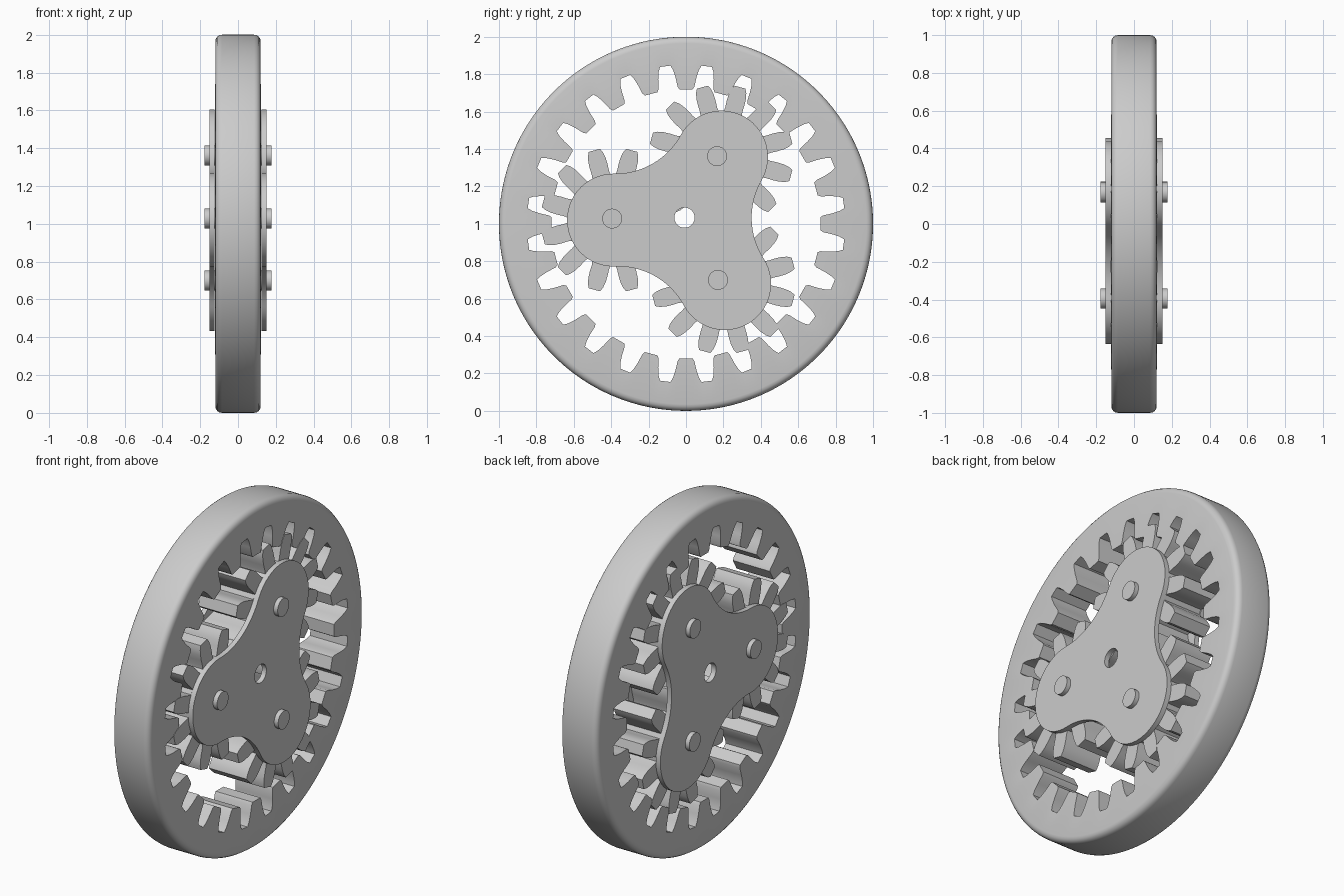
import bpy, bmesh
from math import sin, cos, pi, radians, atan2, sqrt
from mathutils import Vector

if "Cube" in bpy.data.objects:
    bpy.data.objects.remove(bpy.data.objects["Cube"])

LOBES = [Vector((0.19, 1.357)), Vector((-0.388, 1.02)), Vector((0.207, 0.68))]
GEARS = [(0.188, 1.358), (-0.39, 1.02), (0.2, 0.69)]
PINS = [(0.166, 1.362), (-0.395, 1.028), (0.171, 0.70)]
HUB = Vector((-0.008, 1.033))


def polar(c, r, a):
    return Vector((c[0] + r * cos(a), c[1] + r * sin(a)))


def loft(name, loops, closed=True, angle=30):
    """Skin a list of (x, [yz points]) loops; closed joins last to first, else caps."""
    bm = bmesh.new()
    rows = [[bm.verts.new((x, p[0], p[1])) for p in pts] for x, pts in loops]
    n = len(rows[0])
    pairs = list(zip(rows, rows[1:])) + ([(rows[-1], rows[0])] if closed else [])
    for a, b in pairs:
        for i in range(n):
            j = (i + 1) % n
            bm.faces.new((a[i], a[j], b[j], b[i]))
    if not closed:
        bm.faces.new(rows[0])
        bm.faces.new(rows[-1])
    bmesh.ops.recalc_face_normals(bm, faces=bm.faces)
    me = bpy.data.meshes.new(name)
    bm.to_mesh(me)
    bm.free()
    ob = bpy.data.objects.new(name, me)
    bpy.context.collection.objects.link(ob)
    bpy.ops.object.select_all(action='DESELECT')
    ob.select_set(True)
    bpy.context.view_layer.objects.active = ob
    bpy.ops.object.shade_smooth_by_angle(angle=radians(angle))
    return ob


def teeth(c, count, phase, flank):
    """Tooth outline: flank is (radius, half angle in degrees) from tip to root."""
    side = [(r, -h) for r, h in reversed(flank)] + list(flank)
    return [polar(c, r, radians(phase + k * 360 / count + h))
            for k in range(count) for r, h in side]


# ring gear with rounded outer rim
inner = teeth((0, 1), 24, 0, [(0.72, 2.8), (0.735, 3.5), (0.785, 4.1), (0.825, 4.8), (0.85, 5.6)])
n = len(inner)
W, B = 0.12, 0.035
loops = [(-W, inner)]
rim = [(-W + B - B * cos(t * pi / 8), 1 - B + B * sin(t * pi / 8)) for t in range(5)]
rim += [(-x, r) for x, r in reversed(rim)]
for x, r in rim:
    loops.append((x, [polar((0, 1), r, 2 * pi * (i - 4.5) / n) for i in range(n)]))
loops.append((W, inner))
loft("ring_gear", loops, angle=35)

# planet gears with bores
FLANK = [(0.387, 4.6), (0.365, 6.6), (0.335, 8.2), (0.3, 9.4), (0.265, 10.3), (0.245, 11.8)]
for k, c in enumerate(GEARS):
    out = teeth(c, 12, 15, FLANK)
    bore = [polar(c, 0.05, atan2(p.y - c[1], p.x - c[0])) for p in out]
    loft(f"planet_gear_{k + 1}",
         [(-0.122, bore), (-0.122, out), (0.122, out), (0.122, bore)])


# carrier outline: three lobes blended by concave arcs
def carrier_outline(r=0.248, R=0.4):
    fil = []
    for k in range(3):
        a, b = LOBES[k], LOBES[(k + 1) % 3]
        d = b - a
        normal = Vector((d.y, -d.x)).normalized()
        fil.append((a + b) / 2 + normal * sqrt((r + R) ** 2 - d.length_squared / 4))
    ang = lambda v: atan2(v.y, v.x)
    pts = []
    for k in range(3):
        c, f, nxt = LOBES[k], fil[k], LOBES[(k + 1) % 3]
        a0 = ang(fil[k - 1] - c)
        sweep = (ang(f - c) - a0) % (2 * pi)
        pts += [polar(c, r, a0 + sweep * i / 28) for i in range(28)]
        b0 = ang(c - f)
        sweep = (b0 - ang(nxt - f)) % (2 * pi)
        pts += [polar(f, R, b0 - sweep * i / 16) for i in range(16)]
    return pts


outline = carrier_outline()
hole = [polar(HUB, 0.054, atan2(p.y - HUB.y, p.x - HUB.x)) for p in outline]
for name, x0, x1 in (("carrier_plate_right", 0.123, 0.152), ("carrier_plate_left", -0.152, -0.123)):
    loft(name, [(x0, hole), (x0, outline), (x1, outline), (x1, hole)])

# pins through plates and gears
for k, c in enumerate(PINS):
    circ = [polar(c, 0.053, 2 * pi * i / 32) for i in range(32)]
    loft(f"planet_pin_{k + 1}", [(-0.178, circ), (0.178, circ)], closed=False)
